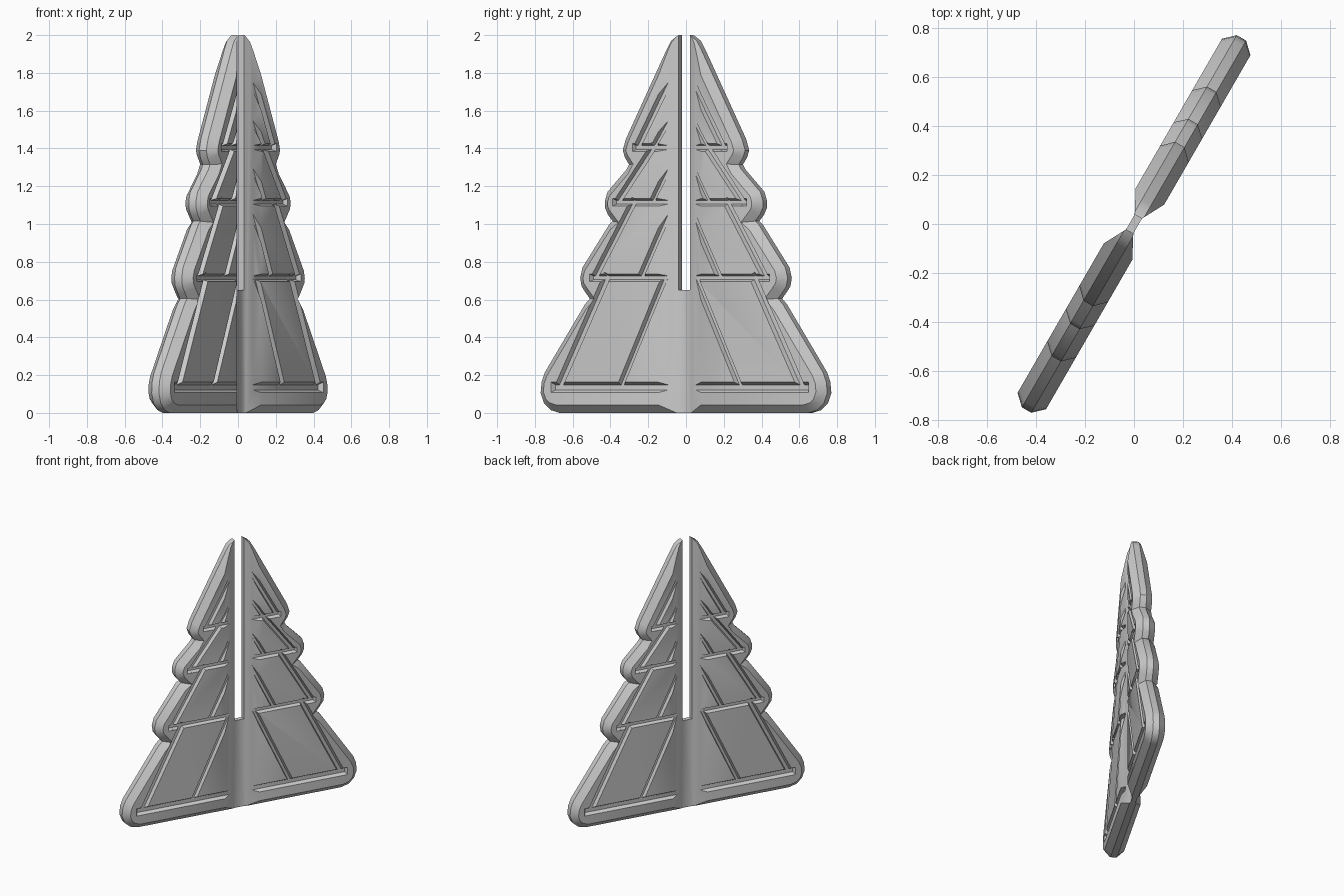
import bpy, bmesh, math
from mathutils import Matrix, Vector

cube = bpy.data.objects.get("Cube")
if cube:
    bpy.data.objects.remove(cube, do_unlink=True)

HALF, EDGE, CHAMFER, FLOOR = 0.067, 0.022, 0.042, 0.043

grey = bpy.data.materials.new("mid grey")
grey.use_nodes = True
grey.diffuse_color = (0.6, 0.6, 0.6, 1)
grey.node_tree.nodes["Principled BSDF"].inputs["Base Color"].default_value = (0.6, 0.6, 0.6, 1)


def add_object(name, bm):
    bmesh.ops.recalc_face_normals(bm, faces=bm.faces)
    mesh = bpy.data.meshes.new(name)
    bm.to_mesh(mesh)
    bm.free()
    mesh.materials.append(grey)
    obj = bpy.data.objects.new(name, mesh)
    bpy.context.collection.objects.link(obj)
    return obj


def loft(bm, rings):
    """Closed solid through rings of equal length."""
    loops = [[bm.verts.new(p) for p in ring] for ring in rings]
    for a, b in zip(loops, loops[1:]):
        for i in range(len(a)):
            j = (i + 1) % len(a)
            bm.faces.new((a[i], a[j], b[j], b[i]))
    bm.faces.new(loops[0][::-1])
    bm.faces.new(loops[-1])


def inset(points, dist):
    """Mitred inward offset of a counter-clockwise outline."""
    result = []
    for i, p in enumerate(points):
        d1 = (p - points[i - 1]).normalized()
        d2 = (points[(i + 1) % len(points)] - p).normalized()
        n1, n2 = Vector((-d1.y, d1.x)), Vector((-d2.y, d2.x))
        result.append(p + (n1 + n2) * dist / (1 + n1.dot(n2)))
    return result


def cut(target, cutter):
    mod = target.modifiers.new("cut", 'BOOLEAN')
    mod.operation, mod.solver, mod.object = 'DIFFERENCE', 'EXACT', cutter
    mod.use_self = True
    bpy.context.view_layer.objects.active = target
    bpy.ops.object.modifier_apply(modifier=mod.name)
    bpy.data.objects.remove(cutter, do_unlink=True)


# Tree panel: three rounded tiers over a wide base, chamfered all round
half_outline = [
    (0.76, 0), (0.815, 0.015), (0.855, 0.05), (0.876, 0.105), (0.87, 0.165), (0.85, 0.215),
    (0.585, 0.565), (0.575, 0.605), (0.6, 0.635), (0.626, 0.67), (0.634, 0.715), (0.62, 0.77),
    (0.44, 0.985), (0.435, 1.015), (0.465, 1.05), (0.482, 1.085), (0.482, 1.125), (0.467, 1.17),
    (0.34, 1.285), (0.335, 1.315), (0.36, 1.35), (0.374, 1.39), (0.355, 1.45),
    (0.105, 1.925), (0.078, 1.97), (0.035, 2.0)]
# Long sloping sides run nearly straight down into each notch
straight = {6: (0.605, 0.575), 12: (0.455, 1.0), 18: (0.35, 1.29)}
side = [Vector(straight.get(i, p)) for i, p in enumerate(half_outline)]
outline = side + [Vector((-p.x, p.y)) for p in reversed(side)]
inner = inset(outline, CHAMFER)
bm = bmesh.new()
loft(bm, [[(p.x, v, p.y) for p in ring] for ring, v in
          ((inner, -HALF), (outline, -EDGE), (outline, EDGE), (inner, HALF))])
panel = add_object("tree_panel", bm)

# Engraved grooves: tier ledges, rim lines and branch spokes (start, end, width)
grooves = [
    ((0.05, 0.135), (0.76, 0.135), 0.055),
    ((0.05, 0.715), (0.53, 0.715), 0.04),
    ((0.05, 1.115), (0.39, 1.115), 0.04),
    ((0.05, 1.405), (0.27, 1.405), 0.04),
    ((0.74, 0.14), (0.45, 0.715), 0.045),
    ((0.52, 0.72), (0.285, 1.115), 0.04),
    ((0.38, 1.12), (0.165, 1.405), 0.04),
    ((0.26, 1.41), (0.05, 1.79), 0.04),
    ((0.365, 0.14), (0.095, 0.715), 0.036),
    ((0.24, 0.72), (0.06, 1.08), 0.036),
    ((0.17, 1.12), (0.06, 1.32), 0.032),
    ((0.16, 1.41), (0.06, 1.57), 0.032)]


def groove(bm, start, end, width, mirror, face):
    a, b = Vector(start), Vector(end)
    d = (b - a).normalized()
    n = Vector((-d.y, d.x))
    rings = []
    for depth, w in ((FLOOR, width * 0.25), (HALF + 0.01, width * 0.6)):
        corners = (a - d * w - n * w, b + d * w - n * w, b + d * w + n * w, a - d * w + n * w)
        rings.append([(mirror * p.x, face * depth, p.y) for p in corners])
    loft(bm, rings)


for mirror in (-1, 1):
    for face in (-1, 1):
        for start, end, width in grooves:
            bm = bmesh.new()
            groove(bm, start, end, width, mirror, face)
            cut(panel, add_object("groove_cutter", bm))

# Thin centre web, tapering from the full thickness on both faces
for face in (-1, 1):
    taper = [(-0.149, 0.077), (-0.035, 0.017), (0.035, 0.017), (0.149, 0.077)]
    bm = bmesh.new()
    loft(bm, [[(u, face * v, z) for u, v in taper] for z in (-0.1, 2.1)])
    cut(panel, add_object("taper_cutter", bm))

# Upper slot for the crossing panel
bm = bmesh.new()
slot = [(-0.035, -0.2), (0.035, -0.2), (0.035, 0.2), (-0.035, 0.2)]
loft(bm, [[(u, v, z) for u, v in slot] for z in (0.65, 2.1)])
cut(panel, add_object("slot_cutter", bm))

# Turn the panel to its standing angle and shade it
panel.data.transform(Matrix.Rotation(math.radians(60), 4, 'Z'))
bpy.ops.object.select_all(action='DESELECT')
panel.select_set(True)
bpy.context.view_layer.objects.active = panel
bpy.ops.object.shade_smooth_by_angle(angle=math.radians(30))
